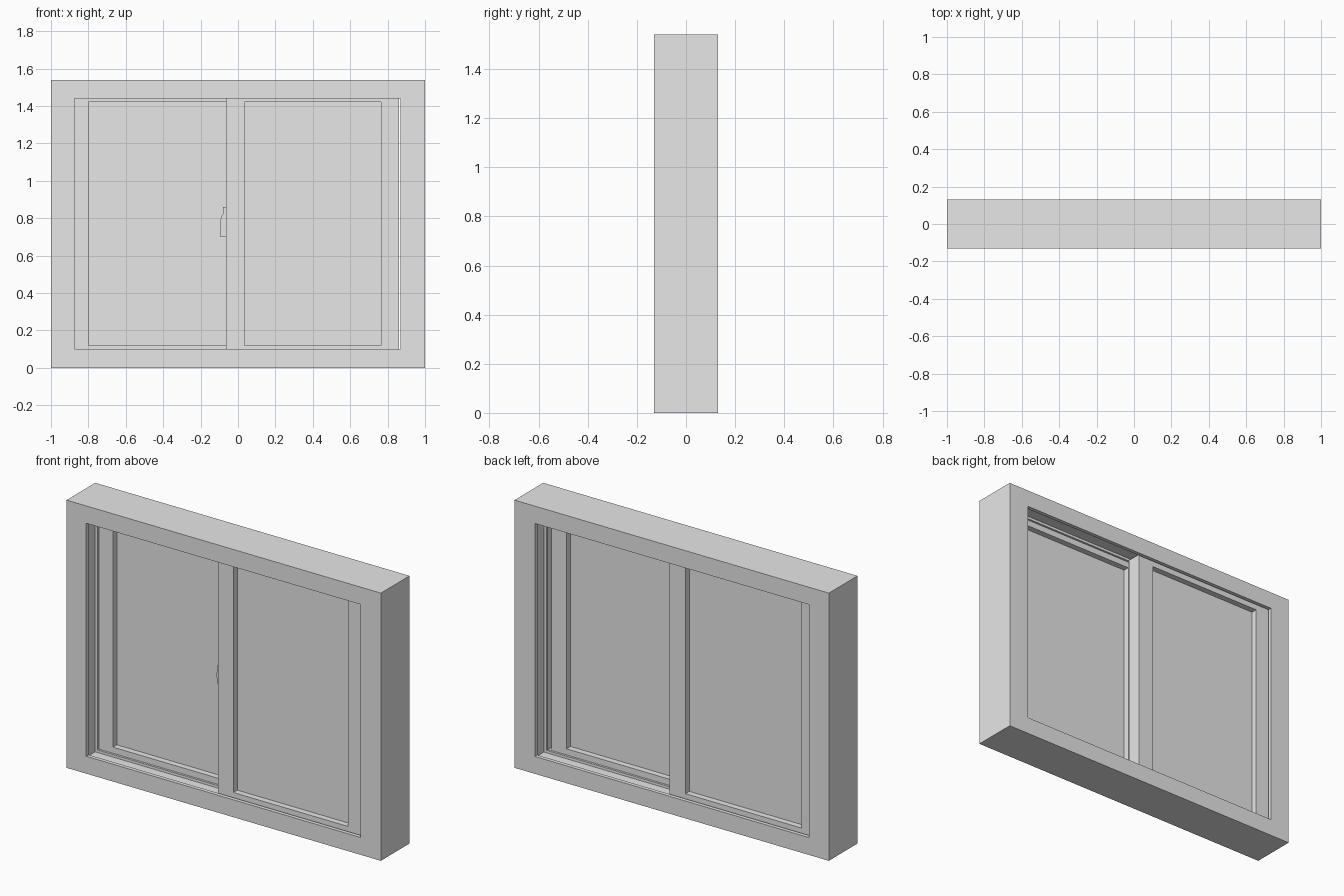
import bpy
import bmesh

cube = bpy.data.objects.get("Cube")
if cube:
    bpy.data.objects.remove(cube, do_unlink=True)

grey = bpy.data.materials.new("plain grey")
grey.use_nodes = True
grey.diffuse_color = (0.8, 0.8, 0.8, 1)
grey.node_tree.nodes["Principled BSDF"].inputs["Base Color"].default_value = (0.8, 0.8, 0.8, 1)


def finish(name, bm):
    bmesh.ops.recalc_face_normals(bm, faces=bm.faces)
    mesh = bpy.data.meshes.new(name)
    bm.to_mesh(mesh)
    bm.free()
    mesh.materials.append(grey)
    obj = bpy.data.objects.new(name, mesh)
    bpy.context.collection.objects.link(obj)
    return obj


def grow(rect, d):
    """Rectangle (left, right, bottom, top) enlarged by d on each side."""
    x0, x1, z0, z1 = rect
    return (x0 - d, x1 + d, z0 - d, z1 + d)


def sweep(name, profile):
    """Mitred rectangular frame; profile is a closed loop of (rectangle, y)."""
    bm = bmesh.new()
    rings = []
    for (x0, x1, z0, z1), y in profile:
        corners = ((x0, z0), (x1, z0), (x1, z1), (x0, z1))
        rings.append([bm.verts.new((x, y, z)) for x, z in corners])
    for i, ring in enumerate(rings):
        prev = rings[i - 1]
        for j in range(4):
            k = (j + 1) % 4
            bm.faces.new((prev[j], prev[k], ring[k], ring[j]))
    return finish(name, bm)


def box(name, rect, y0, y1):
    x0, x1, z0, z1 = rect
    bm = bmesh.new()
    bmesh.ops.create_cube(bm, size=1)
    for v in bm.verts:
        v.co = (x1 if v.co.x > 0 else x0, y1 if v.co.y > 0 else y0, z1 if v.co.z > 0 else z0)
    return finish(name, bm)


def extrude(name, outline, y0, y1):
    """Outline in x and z given thickness along y."""
    bm = bmesh.new()
    face = bm.faces.new([bm.verts.new((x, y0, z)) for x, z in outline])
    result = bmesh.ops.extrude_face_region(bm, geom=[face])
    for v in result["geom"]:
        if isinstance(v, bmesh.types.BMVert):
            v.co.y = y1
    return finish(name, bm)


# Outer frame with two sash channels and a low rib between them
outer = (-1, 1, 0, 1.54)
opening = (-0.875, 0.87, 0.10, 1.44)
floor = grow(opening, 0.03)
rib = grow(opening, 0.015)
half = [(outer, 0.13), (opening, 0.13), (opening, 0.108), (floor, 0.108), (floor, 0.006), (rib, 0.006)]
sweep("outer_frame", half + [(r, -y) for r, y in reversed(half)])


# Sliding sashes, each with a recessed pane
def sash(name, x0, x1, pane, y):
    edge = (x0, x1, 0.08, 1.46)
    d = 0.042
    sweep(name + "_sash", [(edge, y - d), (pane, y - d), (pane, y + d), (edge, y + d)])
    box(name + "_pane", grow(pane, 0.005), y - 0.007, y + 0.007)


sash("front", -0.065, 0.86, (0.035, 0.765, 0.12, 1.42), -0.049)
sash("rear", -0.895, 0.04, (-0.8, -0.06, 0.12, 1.42), 0.049)

# Latch on the edge of the front sash
box("latch_plate", (-0.08, -0.064, 0.70, 0.86), -0.065, -0.033)
extrude("latch_lever",
        [(-0.075, 0.83), (-0.085, 0.82), (-0.094, 0.79), (-0.096, 0.75),
         (-0.094, 0.70), (-0.08, 0.70), (-0.08, 0.75), (-0.075, 0.80)],
        -0.057, -0.041)
